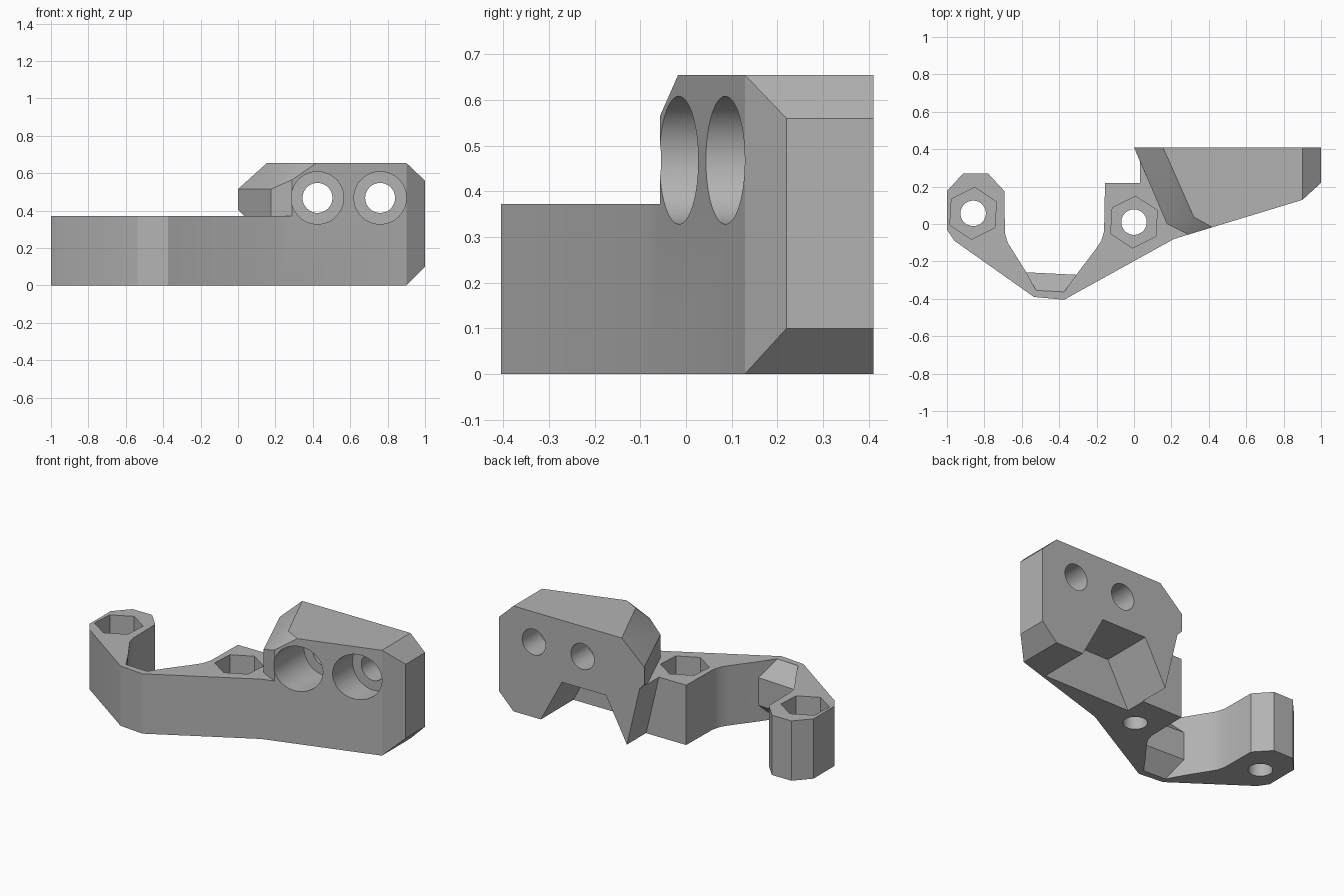
import bpy, bmesh, math

cube = bpy.data.objects.get("Cube")
if cube:
    bpy.data.objects.remove(cube, do_unlink=True)

grey = bpy.data.materials.new("plain_grey")
grey.use_nodes = True
colour = (0.45, 0.45, 0.45, 1)
grey.diffuse_color = colour
grey.node_tree.nodes["Principled BSDF"].inputs["Base Color"].default_value = colour

ARM_TOP, HEAD_TOP, BACK = 0.372, 0.655, 0.41


def front(x):
    """Depth of the slanted front face at x."""
    return -0.08 + (x - 0.214) * 0.21 / 0.69


def make(name, bm):
    bmesh.ops.recalc_face_normals(bm, faces=bm.faces)
    mesh = bpy.data.meshes.new(name)
    bm.to_mesh(mesh)
    bm.free()
    mesh.materials.append(grey)
    ob = bpy.data.objects.new(name, mesh)
    bpy.context.collection.objects.link(ob)
    return ob


def prism(name, outline, low, high, axis="z"):
    """Extrude a flat outline along z or y."""
    bm = bmesh.new()
    place = (lambda p: (p[0], p[1], low)) if axis == "z" else (lambda p: (p[0], low, p[1]))
    face = bm.faces.new([bm.verts.new(place(p)) for p in outline])
    top = bmesh.ops.extrude_face_region(bm, geom=[face])["geom"]
    d = high - low
    bmesh.ops.translate(bm, vec=(0, 0, d) if axis == "z" else (0, d, 0),
                        verts=[v for v in top if isinstance(v, bmesh.types.BMVert)])
    return make(name, bm)


def hull(name, points):
    bm = bmesh.new()
    for p in points:
        bm.verts.new(p)
    bmesh.ops.convex_hull(bm, input=bm.verts)
    bmesh.ops.dissolve_limit(bm, angle_limit=0.01, verts=bm.verts, edges=bm.edges)
    return make(name, bm)


def ring(cx, cy, r, n, turn=0):
    return [(cx + r * math.cos(turn + i * math.tau / n),
             cy + r * math.sin(turn + i * math.tau / n)) for i in range(n)]


def combine(target, tool, operation):
    mod = target.modifiers.new(operation.lower(), "BOOLEAN")
    mod.operation, mod.solver, mod.object = operation, "EXACT", tool
    bpy.context.view_layer.objects.active = target
    bpy.ops.object.modifier_apply(modifier=mod.name)
    bpy.data.objects.remove(tool, do_unlink=True)


# Curved arm with two bosses
bracket = prism("bracket", [
    (-1, 0.176), (-1, -0.03), (-0.96, -0.09), (-0.535, -0.39), (-0.374, -0.405),
    (0.214, -0.08), (0.3, 0.1), (0.12, 0.22), (-0.155, 0.22),
    (-0.16, -0.04), (-0.175, -0.09), (-0.205, -0.135), (-0.31, -0.273),
    (-0.374, -0.363), (-0.523, -0.355), (-0.577, -0.257),
    (-0.65, -0.14), (-0.675, -0.1), (-0.69, -0.05), (-0.693, 0.176),
    (-0.78, 0.27), (-0.914, 0.27)], 0, ARM_TOP)

# Chamfered web in the elbow of the arm
web = hull("elbow_web", [(x, y, z) for x, y, drop in
           [(-0.6, -0.257, 0.1), (-0.28, -0.273, 0.1),
            (-0.55, -0.354, 0), (-0.35, -0.364, 0)]
           for z in (drop, ARM_TOP - drop)])

# Lower half of the mounting block, undercut on its right side
lower = hull("block_lower", [(x, y, z) for y in (0.1, BACK)
             for x, z in [(0.032, ARM_TOP), (0.12, 0.28), (0.12, 0)]]
             + [(x, front(x), z) for x in (0.214, 0.9) for z in (0, ARM_TOP)]
             + [(1, y, z) for y in (0.22, BACK) for z in (0.1, ARM_TOP)]
             + [(0.9, BACK, 0)])

# Upper half of the mounting block with chamfered top edges
upper = hull("block_upper", [
    (0.032, BACK, ARM_TOP), (0.032, 0.335, ARM_TOP), (0, BACK, 0.405),
    (0, BACK, 0.515), (0.155, BACK, HEAD_TOP),
    (0.176, 0, ARM_TOP), (0.176, 0, 0.515), (0.32, 0.037, HEAD_TOP),
    (0.29, front(0.29), ARM_TOP), (0.29, front(0.29), 0.565),
    (0.42, front(0.42), HEAD_TOP), (0.9, front(0.9), HEAD_TOP),
    (0.9, front(0.9), ARM_TOP), (0.9, BACK, HEAD_TOP)]
    + [(1, y, z) for y in (0.22, BACK) for z in (ARM_TOP, 0.56)])

combine(lower, upper, "UNION")
for part in (lower, web):
    combine(bracket, part, "UNION")

# Tapered recess under the back of the block
cutters = [prism("recess", [(0.1, -0.035), (0.263, 0.27), (0.567, 0.27), (0.73, -0.035)],
                 0.09, 0.5, "y")]
# Counterbored screw holes through the block
for x in (0.425, 0.76):
    cutters.append(prism("counterbore", ring(x, 0.468, 0.14, 64), -0.3, 0.24, "y"))
    cutters.append(prism("screw_hole", ring(x, 0.468, 0.08, 48), 0.2, 0.6, "y"))
# Hexagonal nut pockets with round holes in the bosses
for x, y in ((-0.86, 0.057), (0, 0.01)):
    cutters.append(prism("nut_pocket", ring(x, y, 0.139, 6, math.radians(86.5)), 0.17, 0.37 + 0.02))
    cutters.append(prism("boss_hole", ring(x, y, 0.068, 48), -0.1, 0.3))
for cutter in cutters:
    combine(bracket, cutter, "DIFFERENCE")

bpy.ops.object.select_all(action="DESELECT")
bracket.select_set(True)
bpy.context.view_layer.objects.active = bracket
bpy.ops.object.shade_smooth_by_angle(angle=math.radians(25))
